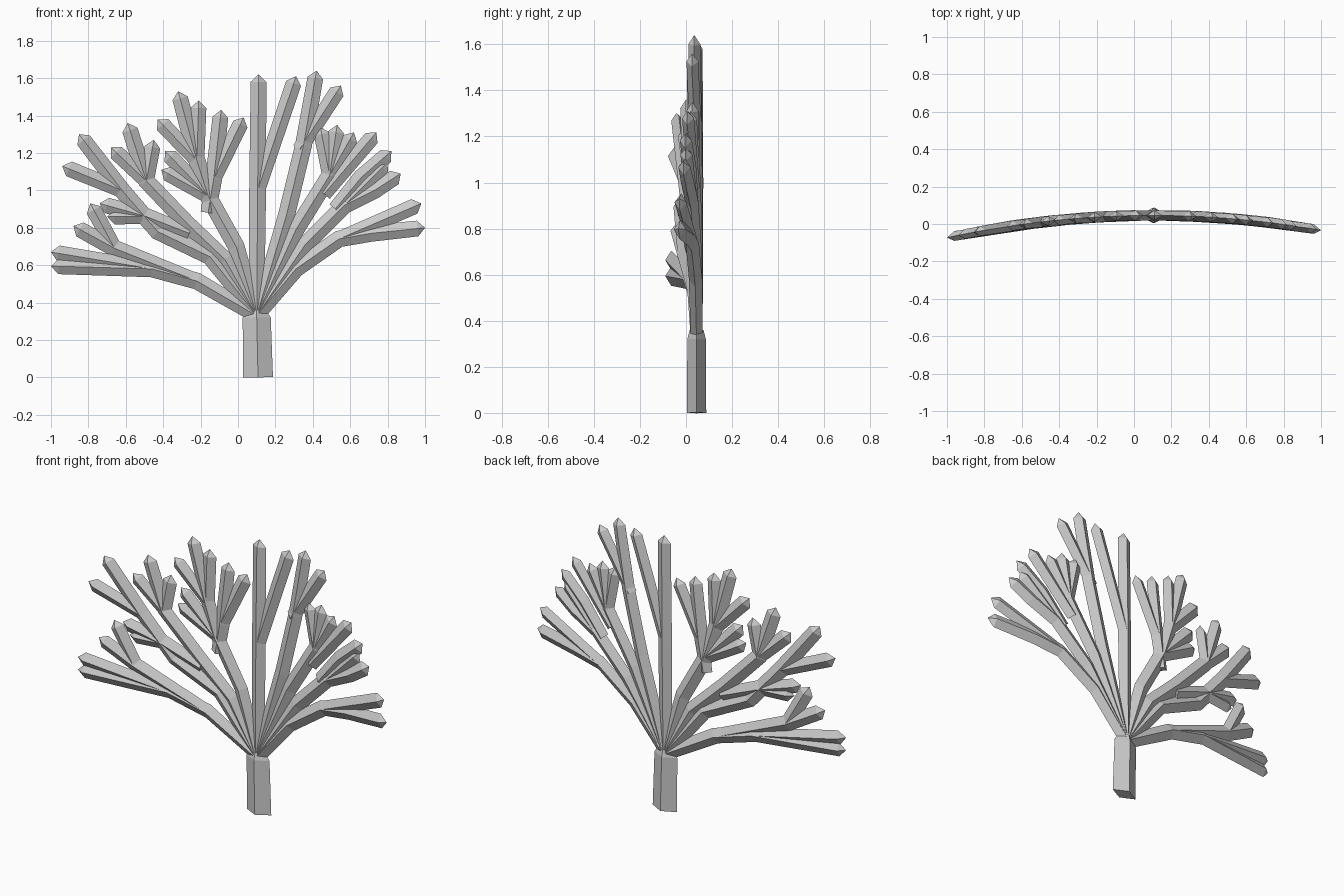
import bpy, bmesh, math
from mathutils import Vector

if "Cube" in bpy.data.objects:
    bpy.data.objects.remove(bpy.data.objects["Cube"])

HUB = (0.10, 0.33)
mat = bpy.data.materials.new("stone grey")
mat.diffuse_color = (0.6, 0.6, 0.6, 1)
mat.use_nodes = True
mat.node_tree.nodes["Principled BSDF"].inputs["Base Color"].default_value = mat.diffuse_color


def bend(x):
    # the whole fan curves gently towards the front at both ends
    return 0.046 - 0.098 * (x - 0.1) ** 2


def branch(bm, pts, radii, depth, tip=True):
    # diamond-section tube along an x/z path, with a pointed tip
    p = [Vector((x, 0, z)) for x, z in pts]
    end = p[-1].copy()
    if tip:
        p[-1] = end - (end - p[-2]).normalized() * 0.04
    rings = []
    for i, c in enumerate(p):
        a = (c - p[i - 1]).normalized() if i else Vector()
        b = (p[i + 1] - c).normalized() if i < len(p) - 1 else Vector()
        t = (a + b).normalized()
        side = Vector((t.z, 0, -t.x)) * radii[i]
        d = Vector((0, depth[i], 0))
        ring = []
        for off in (side, d, -side, -d):
            v = c + off
            v.y += bend(v.x)
            ring.append(bm.verts.new(v))
        rings.append(ring)
    for r0, r1 in zip(rings, rings[1:]):
        for k in range(4):
            bm.faces.new((r0[k], r0[(k + 1) % 4], r1[(k + 1) % 4], r1[k]))
    bm.faces.new(rings[0][::-1])
    if tip:
        apex = bm.verts.new((end.x, bend(end.x), end.z))
        for k in range(4):
            bm.faces.new((rings[-1][k], rings[-1][(k + 1) % 4], apex))
    else:
        bm.faces.new(rings[-1])


def finish(name, bm):
    bmesh.ops.recalc_face_normals(bm, faces=bm.faces)
    me = bpy.data.meshes.new(name)
    bm.to_mesh(me)
    bm.free()
    me.materials.append(mat)
    bpy.context.collection.objects.link(bpy.data.objects.new(name, me))


def limb(name, *paths):
    # a limb is a stem path plus the twigs forking from it
    bm = bmesh.new()
    for path in paths:
        n = len(path)
        radii = [0.04] + [0.045] * (n - 2) + [0.042]
        branch(bm, path, radii, [0.026] + [0.029] * (n - 2) + [0.026])
    finish(name, bm)


# trunk
bm = bmesh.new()
branch(bm, [(0.107, 0.0), (0.10, 0.32), (0.10, 0.36)],
       [0.08, 0.075, 0.05], [0.042, 0.04, 0.03], tip=False)
finish("trunk", bm)

# left side, lowest first
limb("left_low_limb",
     [HUB, (-.22, .515), (-.46, .58), (-1.0, .595)],
     [(-.46, .58), (-1.0, .67)],
     [(-.22, .515), (-.66, .69), (-.88, .81)],
     [(-.66, .69), (-.79, .93)])
limb("left_outer_limb",
     [HUB, (-.15, .645), (-.43, .78), (-.62, 1.0), (-.85, 1.30)],
     [(-.62, 1.0), (-.94, 1.13)],
     [(-.26, .77), (-.49, .86), (-.74, .93)],
     [(-.49, .86), (-.70, .86)])
limb("left_middle_limb",
     [HUB, (-.07, .63), (-.27, .82), (-.49, 1.05), (-.59, 1.36)],
     [(-.49, 1.05), (-.68, 1.23)],
     [(-.49, 1.05), (-.45, 1.27)])
limb("left_inner_limb",
     [HUB, (-.01, .70), (-.16, .97), (-.22, 1.16), (-.32, 1.53)],
     [(-.22, 1.16), (-.43, 1.38)],
     [(-.22, 1.16), (-.21, 1.48)],
     [(-.16, .97), (-.41, 1.11)],
     [(-.16, .97), (-.39, 1.21)],
     [(-.16, .88), (-.13, 1.06), (-.09, 1.43)],
     [(-.13, 1.06), (.03, 1.39)])

# centre, with one twig leaning right
limb("centre_limb",
     [HUB, (.105, 1.0), (.11, 1.62)],
     [(.105, 1.0), (.31, 1.61)])

# right side, highest first
limb("right_tall_limb",
     [HUB, (.26, .87), (.35, 1.24), (.42, 1.64)],
     [(.33, 1.22), (.55, 1.56)])
limb("right_middle_limb",
     [HUB, (.31, .79), (.49, 1.08), (.53, 1.35)],
     [(.49, 1.08), (.44, 1.34)],
     [(.49, 1.08), (.62, 1.31)],
     [(.46, .98), (.74, 1.31)])
limb("right_outer_limb",
     [HUB, (.36, .71), (.57, .92), (.73, 1.0), (.87, 1.09)],
     [(.52, .90), (.66, 1.07), (.82, 1.21)],
     [(.57, .92), (.80, 1.15)])
limb("right_low_limb",
     [HUB, (.31, .58), (.54, .74), (.71, .77), (1.0, .80)],
     [(.54, .74), (.98, .93)])
